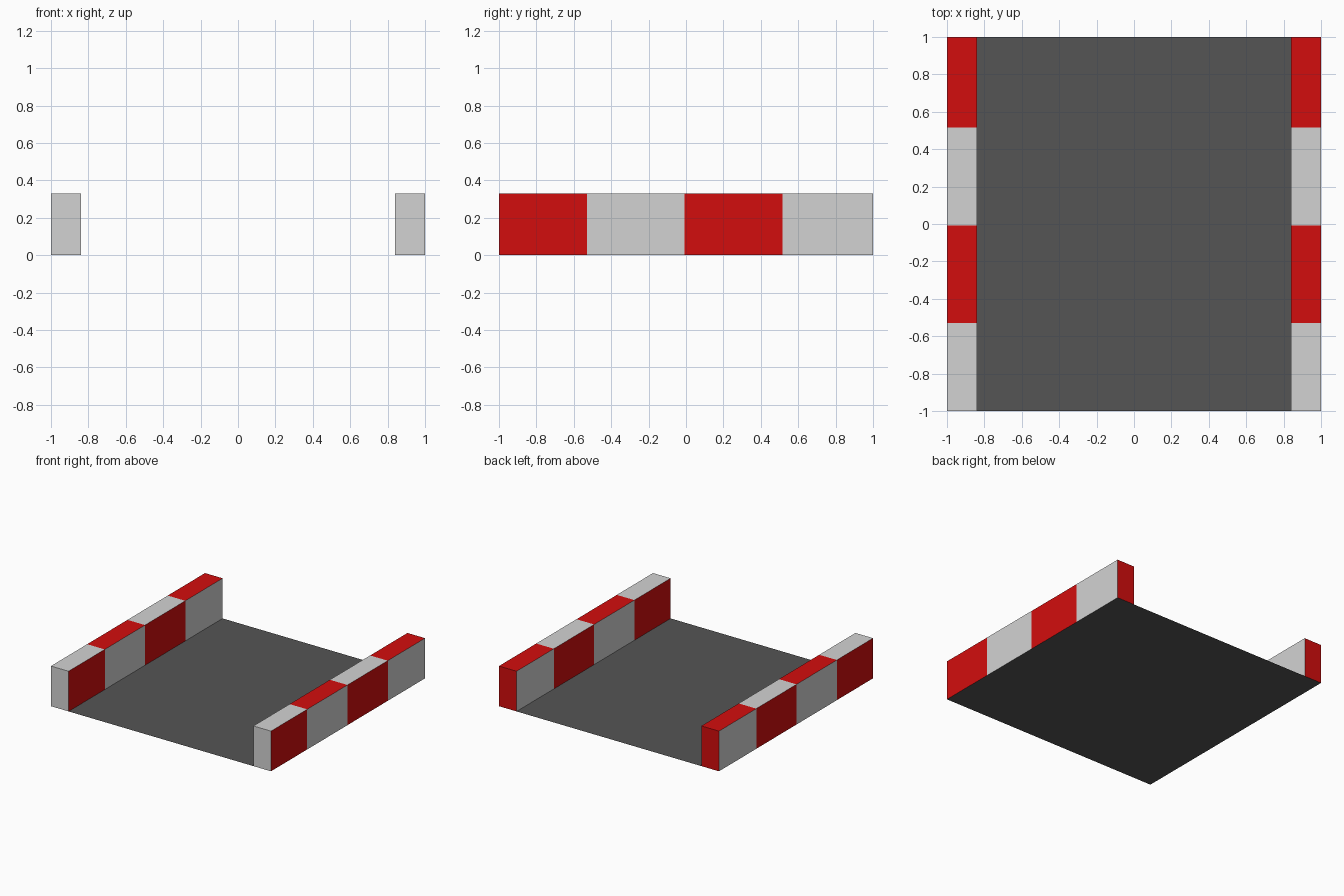
import bpy, bmesh

if "Cube" in bpy.data.objects:
    bpy.data.objects.remove(bpy.data.objects["Cube"])


def material(name, rgb):
    m = bpy.data.materials.new(name)
    m.diffuse_color = (*rgb, 1)
    m.use_nodes = True
    m.node_tree.nodes["Principled BSDF"].inputs["Base Color"].default_value = m.diffuse_color
    return m


asphalt = material("asphalt grey", (0.09, 0.09, 0.09))
white = material("barrier white", (0.65, 0.65, 0.65))
red = material("barrier red", (0.65, 0.004, 0.004))

INNER, OUTER, HEIGHT = 0.84, 1.0, 0.33
CUTS = (-0.53, -0.007, 0.516)  # stripe boundaries along y


def finish(bm, name, mats):
    mesh = bpy.data.meshes.new(name)
    bm.to_mesh(mesh)
    bm.free()
    for m in mats:
        mesh.materials.append(m)
    obj = bpy.data.objects.new(name, mesh)
    bpy.context.collection.objects.link(obj)
    return obj


# Road surface: one thin sheet that also closes the undersides of the barriers
bm = bmesh.new()
bmesh.ops.create_grid(bm, x_segments=1, y_segments=1, size=1)
finish(bm, "road_surface", [asphalt])


def barrier(name, side):
    bm = bmesh.new()
    bmesh.ops.create_cube(bm, size=1)
    for v in bm.verts:
        v.co.x = side * (INNER + OUTER) / 2 + v.co.x * (OUTER - INNER)
        v.co.y *= 2
        v.co.z = (v.co.z + 0.5) * HEIGHT
    bm.normal_update()
    # open underside, the road sheet covers it
    bottom = [f for f in bm.faces if f.normal.z < -0.5]
    bmesh.ops.delete(bm, geom=bottom, context='FACES_ONLY')
    # cut the stripes
    for y in CUTS:
        bmesh.ops.bisect_plane(bm, geom=bm.verts[:] + bm.edges[:] + bm.faces[:],
                               plane_co=(0, y, 0), plane_no=(0, 1, 0))
    # alternate colours; the walls are the reverse of the top and ends
    bm.normal_update()
    for f in bm.faces:
        stripe = sum(f.calc_center_median().y > y for y in CUTS) % 2
        f.material_index = 1 - stripe if abs(f.normal.x) > 0.5 else stripe
    finish(bm, name, [white, red])


# Striped barriers along both edges
barrier("left_barrier", -1)
barrier("right_barrier", 1)
